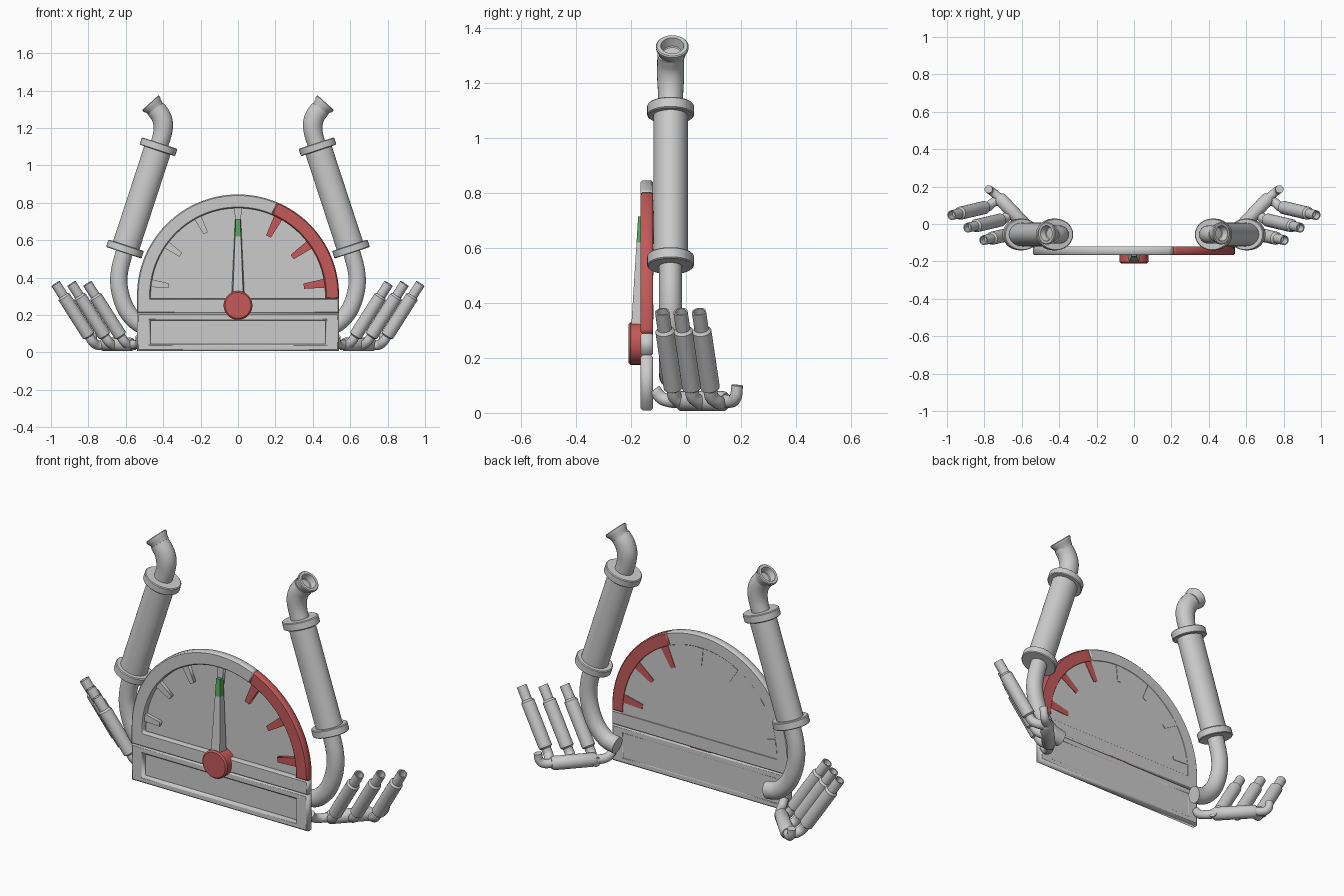
import bpy, bmesh
from math import sin, cos, radians, pi
from mathutils import Vector as V

if "Cube" in bpy.data.objects:
    bpy.data.objects.remove(bpy.data.objects["Cube"])


def material(name, rgb):
    m = bpy.data.materials.new(name)
    m.diffuse_color = (*rgb, 1)
    m.use_nodes = True
    m.node_tree.nodes["Principled BSDF"].inputs["Base Color"].default_value = m.diffuse_color
    return m


RED = material("red", (0.55, 0.1, 0.1))
GREEN = material("green", (0.1, 0.4, 0.12))


def add(name, me, mat=None, mirror=False):
    ob = bpy.data.objects.new(name, me)
    bpy.context.collection.objects.link(ob)
    if mat:
        me.materials.append(mat)
    if mirror:
        ob.modifiers.new("mirror", 'MIRROR')
    return ob


def finish(name, bm, mat=None, mirror=False, smooth=True):
    bmesh.ops.recalc_face_normals(bm, faces=bm.faces)
    me = bpy.data.meshes.new(name)
    bm.to_mesh(me)
    bm.free()
    if smooth:
        me.shade_smooth()
        me.set_sharp_from_angle(angle=radians(35))
    return add(name, me, mat, mirror)


def plate(name, loops, y0, y1, bevel=0.0, mat=None):
    """Flat shape in xz (later loops are holes) with depth y0..y1."""
    cu = bpy.data.curves.new(name, 'CURVE')
    cu.dimensions, cu.fill_mode = '2D', 'BOTH'
    cu.extrude = (y1 - y0) / 2 - bevel
    cu.bevel_depth, cu.bevel_resolution, cu.offset = bevel, 0, -bevel
    for loop in loops:
        sp = cu.splines.new('POLY')
        sp.points.add(len(loop) - 1)
        for p, (x, z) in zip(sp.points, loop):
            p.co = (x, z, 0, 1)
        sp.use_cyclic_u = True
    tmp = bpy.data.objects.new(name + "_curve", cu)
    bpy.context.collection.objects.link(tmp)
    bpy.context.view_layer.update()
    me = bpy.data.meshes.new_from_object(tmp.evaluated_get(bpy.context.evaluated_depsgraph_get()))
    bpy.data.objects.remove(tmp)
    for v in me.vertices:
        x, z, d = v.co
        v.co = (x, (y0 + y1) / 2 - d, z)
    me.name = name
    me.materials.clear()
    return add(name, me, mat)


def rings(name, stations, squash=1.0, segs=28, mirror=True, mat=None):
    """Skin of rings; each station is (centre, tangent, radius)."""
    bm = bmesh.new()
    prev = None
    for i, (c, t, r) in enumerate(stations):
        side = (V((0, 1, 0)) - t * t.y).normalized()
        up = side.cross(t) if abs(t.y) < 0.99 else V((1, 0, 0))
        if abs(t.y) >= 0.99:
            side = V((0, 0, 1))
        ring = [bm.verts.new(c + r * (side * cos(a) + up * sin(a) * squash))
                for a in (2 * pi * k / segs for k in range(segs))]
        if prev:
            for k in range(segs):
                j = (k + 1) % segs
                bm.faces.new((prev[k], prev[j], ring[j], ring[k]))
        if i in (0, len(stations) - 1):
            bm.faces.new(ring)
        prev = ring
    return finish(name, bm, mat, mirror)


def lathe(name, start, direction, profile, **kw):
    """Turned part: profile of (distance along axis, radius)."""
    t = V(direction).normalized()
    return rings(name, [(V(start) + t * d, t, r) for d, r in profile], **kw)


def tube(name, pts, steps=6, **kw):
    """Smooth pipe through (x, y, z, radius) points."""
    p = [V(q) for q in pts]
    p = [2 * p[0] - p[1]] + p + [2 * p[-1] - p[-2]]
    out = []
    for a, b, c, d in zip(p, p[1:], p[2:], p[3:]):
        for s in range(steps):
            u = s / steps
            out.append(0.5 * (2 * b + (c - a) * u + (2 * a - 5 * b + 4 * c - d) * u**2
                              + (3 * b - a - 3 * c + d) * u**3))
    out.append(p[-2])
    n = len(out)
    st = []
    for i, q in enumerate(out):
        t = (out[min(i + 1, n - 1)] - out[max(i - 1, 0)]).xyz.normalized()
        st.append((q.xyz, t, q.w))
    return rings(name, st, **kw)


def arc(r, a0, a1, n=40, cz=0.305):
    return [(r * cos(radians(a0 + (a1 - a0) * i / n)),
             cz + r * sin(radians(a0 + (a1 - a0) * i / n))) for i in range(n + 1)]


def rect(x, z0, z1):
    return [(-x, z0), (x, z0), (x, z1), (-x, z1)]


# Gauge housing: grey arch, red zone of the arch, lower panel
R, r = 0.54, 0.467
F, B = -0.165, -0.12
plate("gauge_arch", [[(R, 0.288), (R, 0.21), (-R, 0.21)] + arc(R, 180, 67)[0:]
                     + arc(r, 67, 180) + [(-r, 0.288)]], F, B, 0.006)
plate("gauge_red_zone", [[(R, 0.288)] + arc(R, 0, 67) + arc(r, 67, 0) + [(r, 0.288)]],
      F, B, 0.006, RED)
plate("gauge_face", [[(-r - .01, 0.28), (r + .01, 0.28)] + arc(r + .01, 0, 180)], -0.137, -0.122)
plate("panel_frame", [rect(R, 0.008, 0.21), rect(r, 0.045, 0.17)], F, B, 0.008)
plate("panel_face", [rect(r + .01, 0.035, 0.18)], -0.142, -0.122)

# Scale marks, red on the high side
for i in range(7):
    a = radians(8 + i * 27.33)
    red = i < 3
    d, n = V((cos(a), sin(a))), V((-sin(a), cos(a)))
    c = V((0, 0.305))
    w0, w1 = (0.014, 0.024) if red else (0.012, 0.021)
    r0 = 0.355 if red else 0.375
    quad = [c + d * r0 - n * w0, c + d * 0.47 - n * w1, c + d * 0.47 + n * w1, c + d * r0 + n * w0]
    plate(f"scale_mark_{i + 1}", [[tuple(q) for q in quad]], -0.157, -0.119, 0, RED if red else None)


# Needle and its green tip
def needle(name, z0, z1, mat=None):
    bm = bmesh.new()
    ends = []
    for z in (z0, z1):
        k = (z - 0.25) / 0.465
        w, y = 0.037 - 0.022 * k, -0.203 + 0.029 * k
        ends.append([bm.verts.new(q) for q in
                     ((-w, -0.15, z), (w, -0.15, z), (w * .8, y, z), (-w * .8, y, z))])
    for k in range(4):
        j = (k + 1) % 4
        bm.faces.new((ends[0][k], ends[0][j], ends[1][j], ends[1][k]))
    bm.faces.new(ends[0])
    bm.faces.new(ends[1])
    finish(name, bm, mat, smooth=False)


needle("needle", 0.25, 0.62)
needle("needle_tip", 0.62, 0.715, GREEN)
lathe("needle_hub", (0, -0.125, 0.252), (0, -1, 0),
      [(0, .077), (.077, .077), (.085, .069)], segs=48, mirror=False, mat=RED)

# Tall exhaust stacks (right side modelled, left mirrored)
Y = -0.056
low, high = V((0.604, Y, 0.553)), V((0.425, Y, 1.10))
L = (high - low).length
tube("stack_inlet", [(.46, Y, .135, .042), (.53, Y, .155, .042), (.595, Y, .225, .042),
                     (.632, Y, .33, .042), (.634, Y, .43, .042), (.60, Y, .565, .042)], squash=1.1)
lathe("stack_muffler", low, high - low, [(0, .063), (L, .063)], squash=1.17, segs=36)
for n, p in (("lower", low), ("upper", high)):
    lathe(f"stack_{n}_flange", p, high - low,
          [(-.021, .081), (-.017, .085), (.017, .085), (.021, .081)], squash=1.17, segs=36)
tube("stack_outlet", [(.425, Y, 1.10, .044), (.405, Y, 1.165, .046), (.40, Y, 1.22, .049),
                      (.413, Y, 1.265, .049), (.442, Y, 1.305, .048)], squash=1.08)
lathe("stack_mouth", (.437, Y + .006, 1.30), (.65, 0, .72),
      [(0, .047), (.022, .052), (.034, .059), (.044, .060), (.048, .056),
       (.048, .042), (.015, .034), (.012, .03)])

# Low manifold with end elbows
a, b = V((.565, -.025, .043)), V((.725, .145, .043))
D = (b - a).length
lathe("manifold", a, b - a, [(0, .028), (.012, .036), (D - .012, .036), (D, .028)])
tube("manifold_inlet", [(.525, -.115, .085, .022), (.527, -.09, .055, .023),
                        (.54, -.055, .043, .024), (.575, -.015, .043, .024)])
tube("manifold_elbow", [(.715, .135, .043, .024), (.752, .168, .043, .023),
                        (.772, .182, .062, .022), (.778, .186, .10, .021)])

# Three small mufflers per side
for i in range(3):
    x, y = 0.805 + 0.085 * i, -0.087 + 0.067 * i
    top, bot = V((x, y, 0.368)), V((x - .18, y + .042, 0.085))
    ax = (top - bot).normalized()
    H = (top - bot).length
    lathe(f"small_muffler_{i + 1}", bot, ax,
          [(0, .025), (.008, .035), (H - .085, .035), (H - .075, .026), (H, .026),
           (H, .020), (H - .04, .019)])
    e = bot - ax * 0.03
    tube(f"small_elbow_{i + 1}", [(*(bot + ax * .01), .025), (*e, .025),
                                  (e.x - .025, e.y + .022, .04, .025),
                                  (e.x - .06, e.y + .035, .038, .025)])
